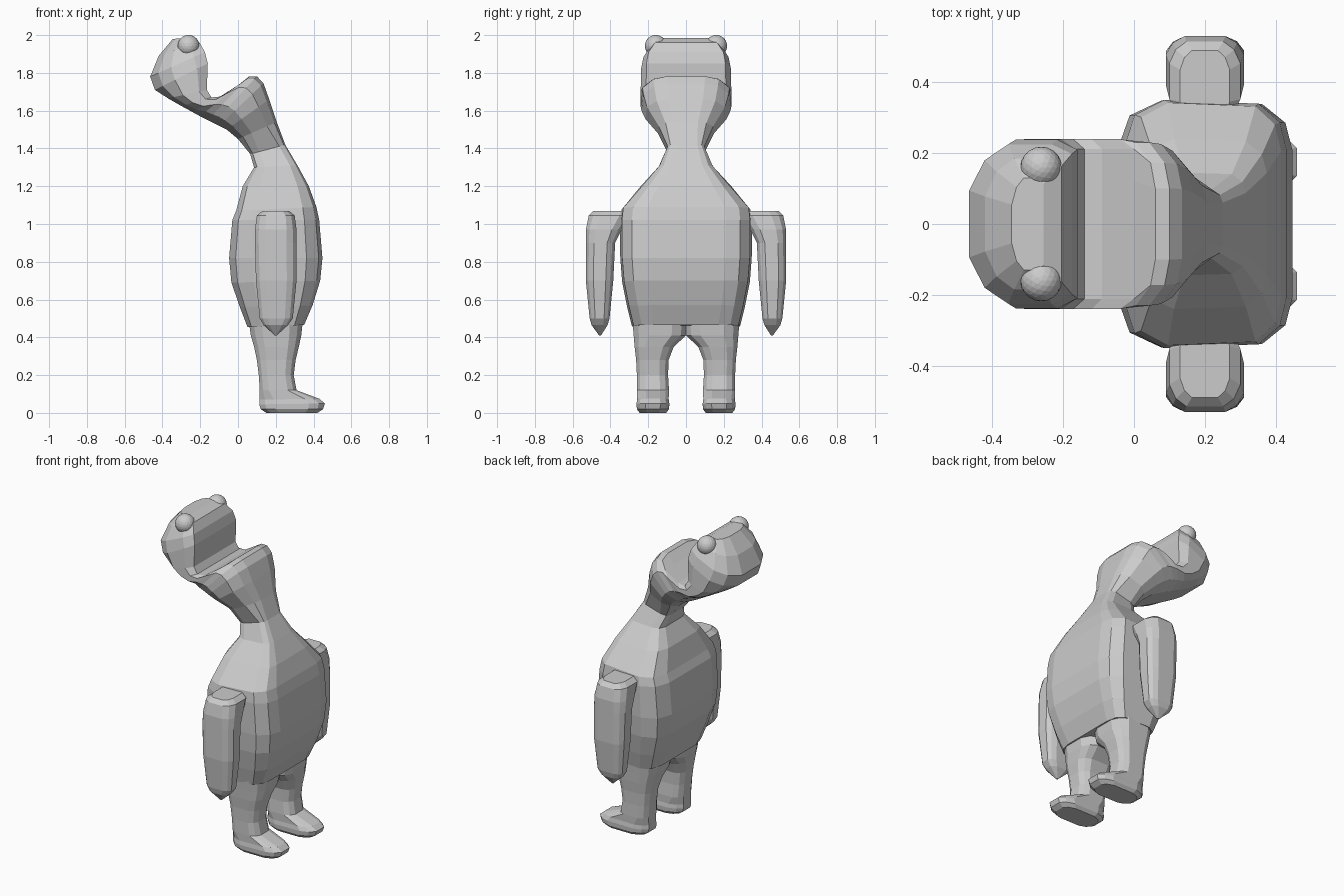
import bpy, bmesh

# Half cross-sections: (position from front 0 to back 1, share of half width)
BODY = [(0, 0), (0, .6), (.04, .82), (.17, .97), (.75, 1), (.93, .88), (1, .6), (1, 0)]
JAW = [(0, 0), (0, .42), (.06, .72), (.25, .96), (.65, 1), (.87, .83), (1, .45), (1, 0)]
HEAD = [(0, 0), (0, .5), (0, .88), (.2, 1), (.62, 1), (.85, .8), (1, .42), (1, 0)]
LIMB = [(0, 0), (0, .45), (.09, .8), (.24, 1), (.76, 1), (.91, .8), (1, .45), (1, 0)]


def section(shape, fx, fz, bx, bz, w, yc=0):
    """Closed ring spanning a front point and a back point, half width w."""
    pts = shape + [(t, -s) for t, s in shape[-2:0:-1]]
    return [(fx + (bx - fx) * t, yc + w * s, fz + (bz - fz) * t) for t, s in pts]


def loft(name, rings):
    bm = bmesh.new()
    loops = [[bm.verts.new(p) for p in r] for r in rings]
    for a, b in zip(loops, loops[1:]):
        n = len(a)
        for i in range(n):
            bm.faces.new((a[i], a[(i + 1) % n], b[(i + 1) % n], b[i]))
    bm.faces.new(loops[0])
    bm.faces.new(loops[-1])
    bmesh.ops.recalc_face_normals(bm, faces=bm.faces)
    me = bpy.data.meshes.new(name)
    bm.to_mesh(me)
    bm.free()
    ob = bpy.data.objects.new(name, me)
    bpy.context.collection.objects.link(ob)
    return ob


# Torso and neck, then the head fanning backwards around the open mouth
torso = [
    (.35, .465, .05, .455, .286), (.395, .57, .01, .56, .312),
    (.435, .7, -.035, .69, .338), (.447, .82, -.047, .82, .348),
    (.43, 1.02, -.03, 1.02, .35), (.415, 1.09, -.01, 1.07, .342),
    (.375, 1.2, .025, 1.2, .24), (.315, 1.31, .085, 1.3, .145),
    (.25, 1.42, .065, 1.37, .1),
]
jaw = [
    (.205, 1.54, .0, 1.45, .15), (.165, 1.66, -.06, 1.5, .215),
    (.135, 1.745, -.1, 1.52, .235), (.1, 1.782, -.13, 1.535, .24),
    (.06, 1.782, -.16, 1.55, .24),
]
head = [
    (0, 1.735, -.2, 1.57, .24),
    (-.09, 1.675, -.24, 1.592, .24), (-.14, 1.67, -.3, 1.625, .24),
    (-.165, 1.71, -.37, 1.665, .24), (-.16, 1.85, -.44, 1.71, .238),
    (-.175, 1.91, -.465, 1.78, .225), (-.205, 1.962, -.42, 1.89, .185),
    (-.255, 1.985, -.345, 1.98, .13),
]
loft("body_and_head", [section(BODY, *r) for r in torso]
     + [section(JAW, *r) for r in jaw] + [section(HEAD, *r) for r in head])

# Leg: front point, back point, inner y, outer y
leg = [
    (.345, .5, .055, .5, -.01, .285), (.335, .41, .068, .41, 0, .277),
    (.322, .35, .085, .35, .065, .272),
    (.305, .28, .1, .28, .092, .264), (.295, .2, .11, .2, .095, .26),
    (.31, .12, .115, .12, .09, .26), (.43, .075, .115, .07, .092, .258),
    (.46, .05, .113, .045, .088, .262), (.45, .02, .12, .02, .09, .26),
    (.42, 0, .15, 0, .105, .245),
]
arm = [
    (.27, 1.07, .13, 1.07, .29, .49), (.3, 1.045, .1, 1.045, .29, .515),
    (.31, .97, .09, .97, .34, .53), (.31, .9, .09, .9, .375, .53),
    (.31, .7, .095, .7, .385, .53), (.29, .5, .115, .5, .405, .51),
    (.265, .465, .135, .465, .415, .5), (.205, .41, .195, .41, .45, .46),
]
for side, s in (("left", 1), ("right", -1)):
    for part, rows in (("leg", leg), ("arm", arm)):
        loft(f"{side}_{part}", [
            section(LIMB, fx, fz, bx, bz, (o - i) / 2, s * (o + i) / 2)
            for fx, fz, bx, bz, i, o in rows])
    # Eye
    bpy.ops.mesh.primitive_ico_sphere_add(
        subdivisions=3, radius=.058, location=(-.262, s * .16, 1.943))
    bpy.context.object.name = f"{side}_eye"
